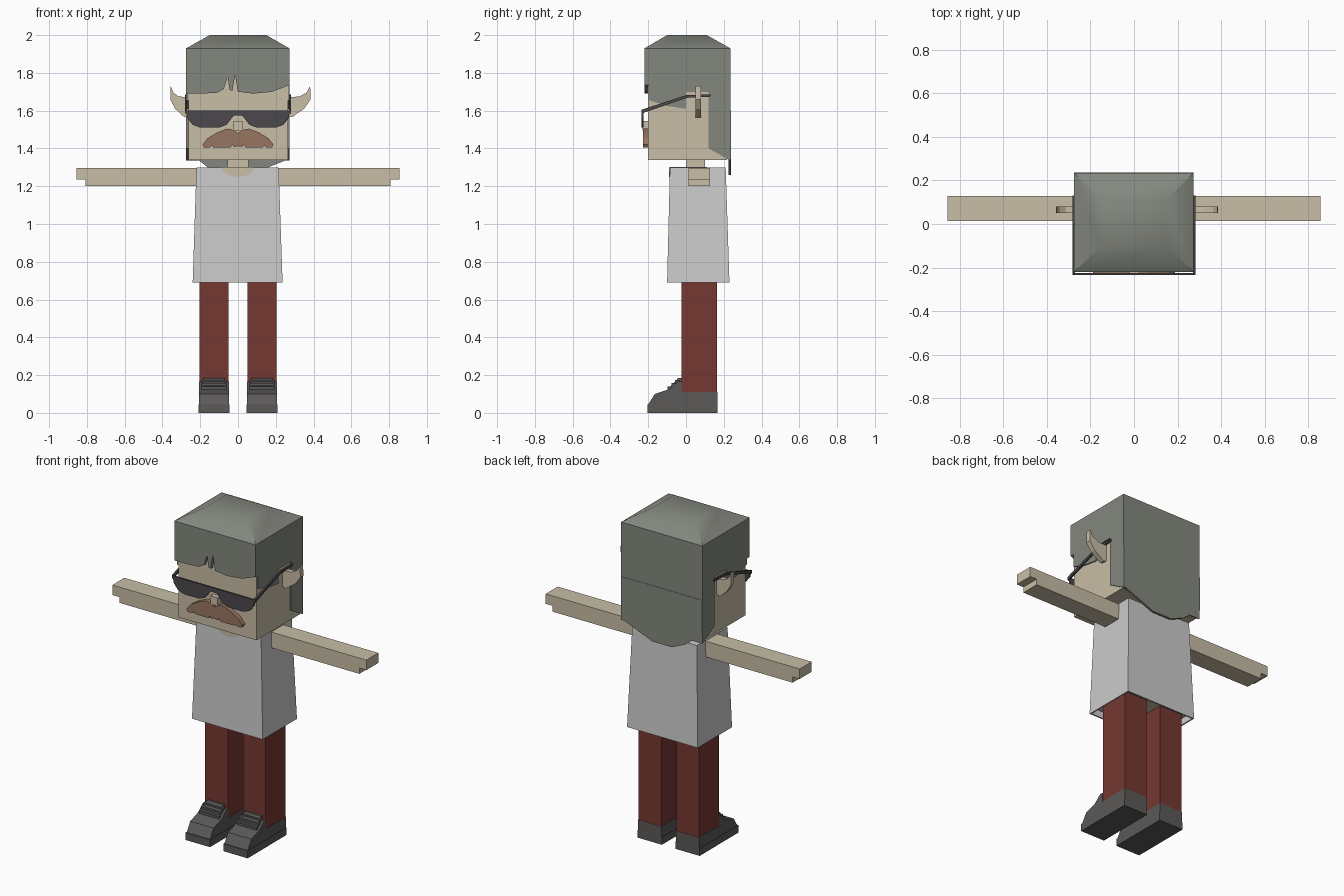
import bpy, bmesh, math
from mathutils import Vector

cube = bpy.data.objects.get("Cube")
if cube:
    bpy.data.objects.remove(cube, do_unlink=True)


def material(name, r, g, b):
    m = bpy.data.materials.new(name)
    m.use_nodes = True
    m.diffuse_color = (r, g, b, 1)
    m.node_tree.nodes["Principled BSDF"].inputs["Base Color"].default_value = (r, g, b, 1)
    return m


SKIN = material("skin", .58, .51, .38)
HAIR = material("grey_hair", .23, .245, .21)
SHIRT = material("white_cloth", .60, .60, .60)
PANTS = material("red_trousers", .18, .04, .032)
SHOE = material("dark_leather", .105, .10, .098)
GLASS = material("dark_glass", .07, .065, .07)
TACHE = material("brown_moustache", .31, .18, .12)


def finish(name, bm, *mats):
    bmesh.ops.recalc_face_normals(bm, faces=bm.faces)
    me = bpy.data.meshes.new(name)
    bm.to_mesh(me)
    bm.free()
    for m in mats:
        me.materials.append(m)
    ob = bpy.data.objects.new(name, me)
    bpy.context.collection.objects.link(ob)
    return ob


def prism(name, axis, pts, a, b, mat):
    """Outline in the plane across the axis, extruded from a to b along it."""
    bm = bmesh.new()
    place = (lambda p, t: (t, p[0], p[1])) if axis == "x" else (lambda p, t: (p[0], t, p[1]))
    face = bm.faces.new([bm.verts.new(place(p, a)) for p in pts])
    new = bmesh.ops.extrude_face_region(bm, geom=[face])["geom"]
    shift = Vector((b - a, 0, 0) if axis == "x" else (0, b - a, 0))
    bmesh.ops.translate(bm, vec=shift, verts=[g for g in new if isinstance(g, bmesh.types.BMVert)])
    return finish(name, bm, mat)


def frustum(bm, low, high, z0, z1):
    """Tapered block; low and high are (x0, x1, y0, y1)."""
    rings = []
    for (x0, x1, y0, y1), z in ((low, z0), (high, z1)):
        rings.append([bm.verts.new(c) for c in
                      ((x0, y0, z), (x1, y0, z), (x1, y1, z), (x0, y1, z))])
    bottom = bm.faces.new(rings[0])
    bm.faces.new(rings[1])
    for i in range(4):
        j = (i + 1) % 4
        bm.faces.new((rings[0][i], rings[0][j], rings[1][j], rings[1][i]))
    return bottom


def block(name, x0, x1, y0, y1, z0, z1, mat):
    bm = bmesh.new()
    frustum(bm, (x0, x1, y0, y1), (x0, x1, y0, y1), z0, z1)
    return finish(name, bm, mat)


def flip(pts, s):
    return [(s * x, z) for x, z in pts]


# Head, neck and nose
block("head", -.262, .265, -.2, .218, 1.34, 1.88, SKIN)
block("neck", -.055, .055, 0, .1, 1.28, 1.35, SKIN)
block("nose", -.024, .024, -.23, -.19, 1.495, 1.545, SKIN)

# Hair: side shell with ear openings, fringe, back panel and domed crown
prism("hair_shell", "x", [(-.195, 1.655), (-.1, 1.625), (0, 1.61), (0, 1.7), (.12, 1.7),
                          (.12, 1.4), (.235, 1.335), (.235, 1.93), (-.195, 1.93)],
      -.275, .272, HAIR)
prism("hair_fringe", "y", [(-.275, 1.93), (-.275, 1.69), (-.2, 1.69), (-.11, 1.695),
                           (-.075, 1.715), (-.055, 1.78), (-.045, 1.71), (-.03, 1.705),
                           (-.015, 1.79), (0, 1.70), (.08, 1.69), (.18, 1.7),
                           (.272, 1.735), (.272, 1.93)], -.22, -.195, HAIR)
prism("hair_back", "y", [(-.275, 1.6), (-.275, 1.39), (-.16, 1.3), (-.07, 1.26), (.06, 1.26),
                         (.16, 1.3), (.272, 1.345), (.272, 1.6)], .224, .237, HAIR)
bm = bmesh.new()
frustum(bm, (-.275, .272, -.22, .235), (-.15, .15, -.1, .11), 1.93, 2)
crown = finish("hair_crown", bm, HAIR)
bpy.context.view_layer.objects.active = crown
crown.select_set(True)
bpy.ops.object.shade_smooth_by_angle(angle=math.radians(40))
crown.select_set(False)

# Pointed ears
for s, side, reach in ((1, "left", 1), (-1, "right", .75)):
    ear = [(.25, 1.58), (.285, 1.565), (.35, 1.61), (.385, 1.66), (.382, 1.73),
           (.362, 1.695), (.325, 1.675), (.25, 1.67)]
    ear = [(x if x < .28 else .28 + (x - .28) * reach, z) for x, z in ear]
    prism(side + "_ear", "y", flip(ear, s), .05, .08, SKIN)

# Sunglasses: lenses and temples mirrored, one bridge
for s, side in ((1, "left"), (-1, "right")):
    lens = [(.276, 1.6), (.268, 1.56), (.24, 1.525), (.2, 1.51), (.1, 1.51),
            (.06, 1.525), (.03, 1.565), (.015, 1.58), (.015, 1.6)]
    prism(side + "_lens", "y", flip(lens, s), -.235, -.224, GLASS)
    temple = [(-.235, 1.585), (-.235, 1.605), (0, 1.682), (.13, 1.686), (.13, 1.674),
              (.005, 1.668)]
    prism(side + "_temple", "x", temple, s * .27, s * .281, GLASS)
    prism(side + "_temple_tip", "x", [(.055, 1.68), (.08, 1.68), (.075, 1.63), (.06, 1.63)],
          s * .264, s * .279, GLASS)
block("glasses_bridge", -.03, .03, -.235, -.224, 1.575, 1.6, GLASS)

# Moustache
half = [(0, 1.482), (.03, 1.5), (.06, 1.505), (.11, 1.485), (.16, 1.455), (.188, 1.42),
        (.18, 1.405), (.15, 1.405), (.14, 1.416), (.13, 1.405), (.04, 1.405), (.03, 1.42),
        (.02, 1.408), (0, 1.412)]
prism("moustache", "y", half + flip(half[-2:0:-1], -1), -.228, -.195, TACHE)

# Shirt: tapered, with a recessed underside showing the body
bm = bmesh.new()
under = frustum(bm, (-.24, .236, -.1, .23), (-.22, .215, -.085, .21), .69, 1.3)
bmesh.ops.recalc_face_normals(bm, faces=bm.faces)
bmesh.ops.inset_region(bm, faces=[under], thickness=.012)
lift = bmesh.ops.extrude_face_region(bm, geom=[under])["geom"]
bmesh.ops.delete(bm, geom=[under], context="FACES_ONLY")
bmesh.ops.translate(bm, vec=(0, 0, .04), verts=[g for g in lift if isinstance(g, bmesh.types.BMVert)])
for g in lift:
    if isinstance(g, bmesh.types.BMFace):
        g.material_index = 1
finish("shirt", bm, SHIRT, SKIN)

# Neckline: half-round plate on the chest and a strip on the shoulders
arc = [(.083 * math.cos(t * math.pi / 10), 1.3 - .05 * math.sin(t * math.pi / 10))
       for t in range(11)]
prism("neckline", "y", arc, -.091, -.084, SKIN)
block("neck_opening", -.083, .083, -.088, .11, 1.296, 1.303, SKIN)

# Arms, legs and shoes
for s, side in ((1, "left"), (-1, "right")):
    arm = [(.2, 1.2), (.808, 1.2), (.808, 1.235), (.855, 1.235), (.855, 1.296), (.2, 1.296)]
    prism(side + "_arm", "y", flip(arm, s), .013, .128, SKIN)

    c = s * .127
    block(side + "_leg", c - .077, c + .077, -.025, .165, .1, .74, PANTS)
    block(side + "_sole", c - .082, c + .082, -.205, .167, 0, .045, SHOE)
    upper = [(-.203, .04), (-.165, .1), (-.12, .115), (-.09, .125), (-.045, .165),
             (-.024, .165), (-.024, .11), (.167, .11), (.167, .04)]
    prism(side + "_shoe_upper", "x", upper, c - .079, c + .079, SHOE)
    tongue = [(-.11, .11), (-.04, .185), (-.02, .185), (-.02, .11)]
    prism(side + "_shoe_tongue", "x", tongue, c - .055, c + .055, SHOE)
    # Laces climb the instep in steps
    for i in range(3):
        y, z = -.098 + .02 * i, .125 + .018 * i
        block(f"{side}_lace_{i + 1}", c - .066, c + .066, y, y + .025, z, z + .014, SHOE)
